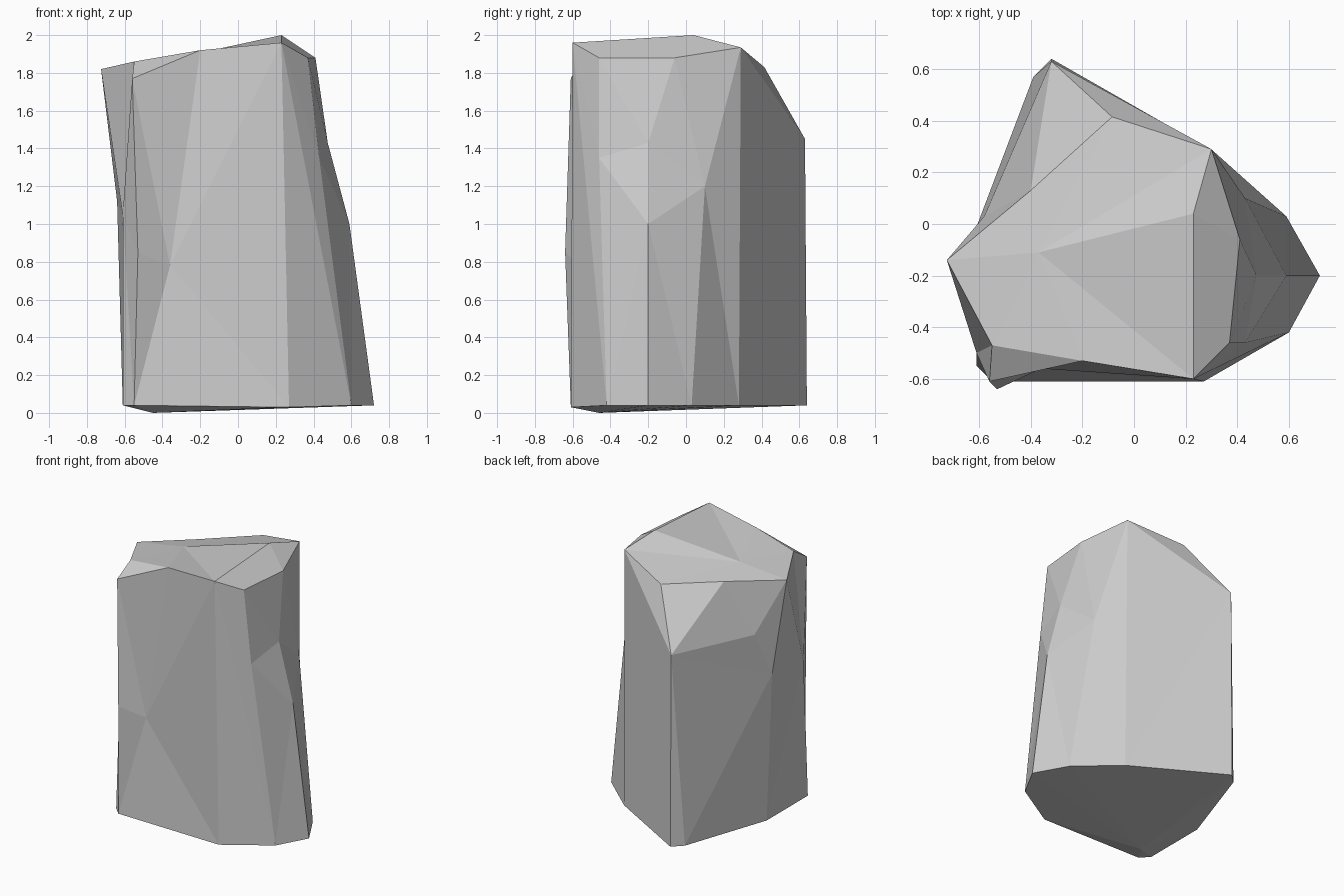
import bpy, bmesh

if "Cube" in bpy.data.objects:
    bpy.data.objects.remove(bpy.data.objects["Cube"])

# Shared corners of the rim
C, D, E = (-.56, -.61, 1.77), (-.20, -.53, 1.92), (.23, -.60, 1.96)
F, G, H = (.37, -.46, 1.88), (.41, -.06, 1.88), (.30, .29, 1.935)
K, L = (-.085, .415, 1.83), (-.40, .13, 1.825)
A, B = (-.725, -.14, 1.82), (-.55, -.47, 1.86)
crown, dip = (.23, .04, 2.0), (-.37, -.11, 1.87)
shoulder = (-.32, .63, 1.45)
foot, left_foot, waist = (-.55, -.61, .04), (-.61, -.07, .04), (-.64, -.09, 1.12)

# Each edge line of the pillar, bottom to top, counterclockwise from front left.
# The letters say which line climbs next (L this one, R the next) when skinning.
columns = [
    ([foot, (-.53, -.64, .85), C], "RLLR"),
    ([foot, (-.36, -.56, .78), D], "LRL"),
    ([(.27, -.61, .03), E], "LRR"),
    ([(.60, -.42, .04), (.43, -.46, 1.35), F], "RLRLR"),
    ([(.72, -.20, .04), (.59, -.20, 1.0), (.475, -.20, 1.43), G], "LRLLR"),
    ([(.59, .03, .04), (.43, .10, 1.2), G], "LRL"),
    ([(.31, .28, .04), H], "RLR"),
    ([(-.32, .64, .04), shoulder, K], "RLLR"),
    ([(-.39, .57, .04), shoulder, L], "RLRRL"),
    ([left_foot, waist, (-.58, .03, 1.44), L], "RLLRL"),
    ([left_foot, waist, A], "RLLR"),
    ([(-.61, -.55, .04), (-.61, -.50, 1.05), B], "LRRL"),
]

bm = bmesh.new()
made = {}


def tri(*pts):
    if len(set(pts)) < 3:
        return
    for p in pts:
        if p not in made:
            made[p] = bm.verts.new(p)
    bm.faces.new([made[p] for p in pts])


# Sides: zip neighbouring edge lines together
for n, (left, order) in enumerate(columns):
    right = columns[(n + 1) % len(columns)][0]
    i = j = 0
    for step in order:
        if step == "L":
            tri(left[i], right[j], left[i + 1])
            i += 1
        else:
            tri(left[i], right[j], right[j + 1])
            j += 1

# Top: shallow dip, sloped right facet and front left chip
rim = [D, E, crown, H, K, L, A, B]
for a, b in zip(rim, rim[1:] + rim[:1]):
    tri(dip, a, b)
for a, b in ((E, F), (F, G), (G, H)):
    tri(crown, a, b)
tri(B, C, D)

# Base: low point with a fan around it
ring = [c[0][0] for c in columns]
for a, b in zip(ring, ring[1:] + ring[:1]):
    tri((-.45, -.46, 0), b, a)

bmesh.ops.recalc_face_normals(bm, faces=bm.faces)
mesh = bpy.data.meshes.new("rock_pillar")
bm.to_mesh(mesh)
bm.free()
bpy.context.collection.objects.link(bpy.data.objects.new("rock_pillar", mesh))
